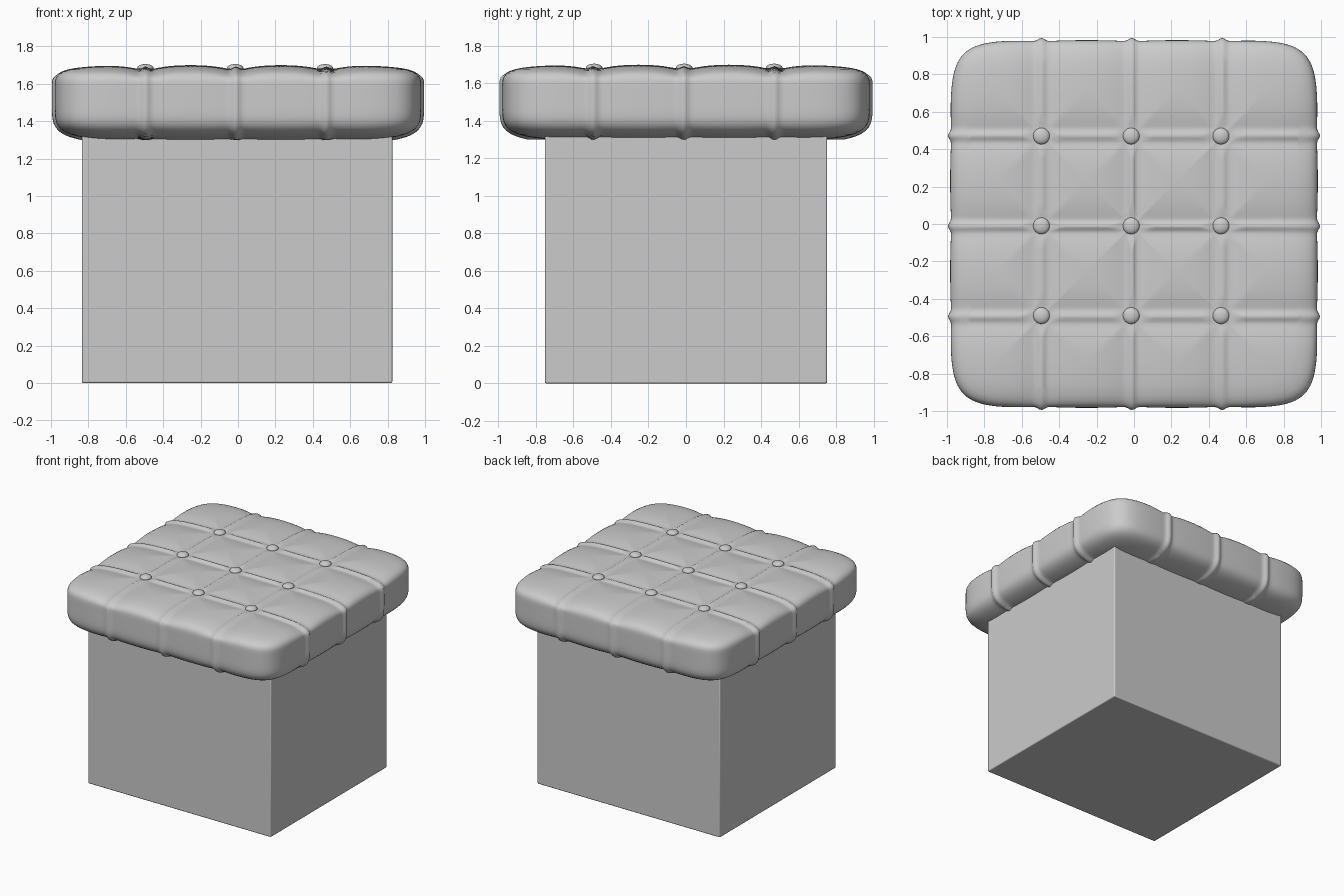
import bpy, bmesh, math

if "Cube" in bpy.data.objects:
    bpy.data.objects.remove(bpy.data.objects["Cube"])

SEAMS = (-0.495, -0.012, 0.472)


def link(name, bm):
    me = bpy.data.meshes.new(name)
    bm.to_mesh(me)
    bm.free()
    ob = bpy.data.objects.new(name, me)
    bpy.context.collection.objects.link(ob)
    return ob


def smooth(ob, angle=40):
    bpy.ops.object.select_all(action='DESELECT')
    ob.select_set(True)
    bpy.context.view_layer.objects.active = ob
    bpy.ops.object.shade_smooth_by_angle(angle=math.radians(angle))


# Box base with slightly softened edges
bm = bmesh.new()
bmesh.ops.create_cube(bm, size=1)
for v in bm.verts:
    v.co.x = v.co.x * 1.66 - 0.005
    v.co.y *= 1.505
    v.co.z = (v.co.z + 0.5) * 1.33
base = link("base_box", bm)
bev = base.modifiers.new("soft_edges", 'BEVEL')
bev.width, bev.segments = 0.008, 3
smooth(base)


# Cushion: concentric superelliptic rings from top centre to underside
def round_off(p, q, n):
    f = (abs(p) ** n + abs(q) ** n) ** (-1 / n)
    return p * f, q * f


M = 128
edge = [2 * i / M - 1 for i in range(M)]
square = ([(t, -1) for t in edge] + [(1, t) for t in edge] +
          [(-t, 1) for t in edge] + [(-1, -t) for t in edge])
outline = [round_off(p, q, 9) for p, q in square]

section = []
for i in range(1, 65):
    section.append(round_off(i / 64, 1, 6.3))
for i in range(1, 13):
    section.append(round_off(1, 1 - i / 12, 6.3))
for i in range(1, 13):
    section.append(round_off(1, -i / 12, 5.5))
for i in range(1, 24):
    section.append(round_off(1 - i / 64, -1, 5.5))

bm = bmesh.new()
rings = []
for s, h in section:
    z = 1.53 + h * (0.166 if h > 0 else 0.24)
    rings.append([bm.verts.new((0.983 * s * x, 0.983 * s * y, z)) for x, y in outline])
for a, b in zip(rings, rings[1:]):
    for i in range(len(a)):
        j = (i + 1) % len(a)
        bm.faces.new((a[i], b[i], b[j], a[j]))
bm.faces.new(rings[0])
bm.faces.new(rings[-1][::-1])
bmesh.ops.recalc_face_normals(bm, faces=bm.faces)
bm.normal_update()


# Quilting: wide dip towards each seam plus a narrow raised piping
def quilt(c, up):
    d = min(abs(c - s) for s in SEAMS)
    dip = -0.026 * math.exp(-(d / 0.10) ** 1.5) * max(up, 0.25)
    return dip + 0.019 * math.exp(-(d / 0.022) ** 2)


moves = []
for v in bm.verts:
    up = max(v.normal.z, 0)
    gx, gy = quilt(v.co.x, up), quilt(v.co.y, up)
    g = gx + gy if gx * gy < 0 else (max(gx, gy) if gx > 0 else min(gx, gy))
    moves.append(v.normal * (g + 0.004 * up))
for v, m in zip(bm.verts, moves):
    v.co += m
    v.co.z = max(v.co.z, 1.30)
cushion = link("cushion", bm)
smooth(cushion, 60)

# Tufting buttons at the seam crossings
for i, x in enumerate((-0.495, -0.015, 0.465)):
    for j, y in enumerate((-0.49, -0.01, 0.47)):
        bm = bmesh.new()
        bmesh.ops.create_uvsphere(bm, u_segments=32, v_segments=16, radius=0.044)
        for v in bm.verts:
            v.co = (v.co.x + x, v.co.y + y, v.co.z * 0.5 + 1.683)
        smooth(link(f"button_{i}_{j}", bm), 60)
